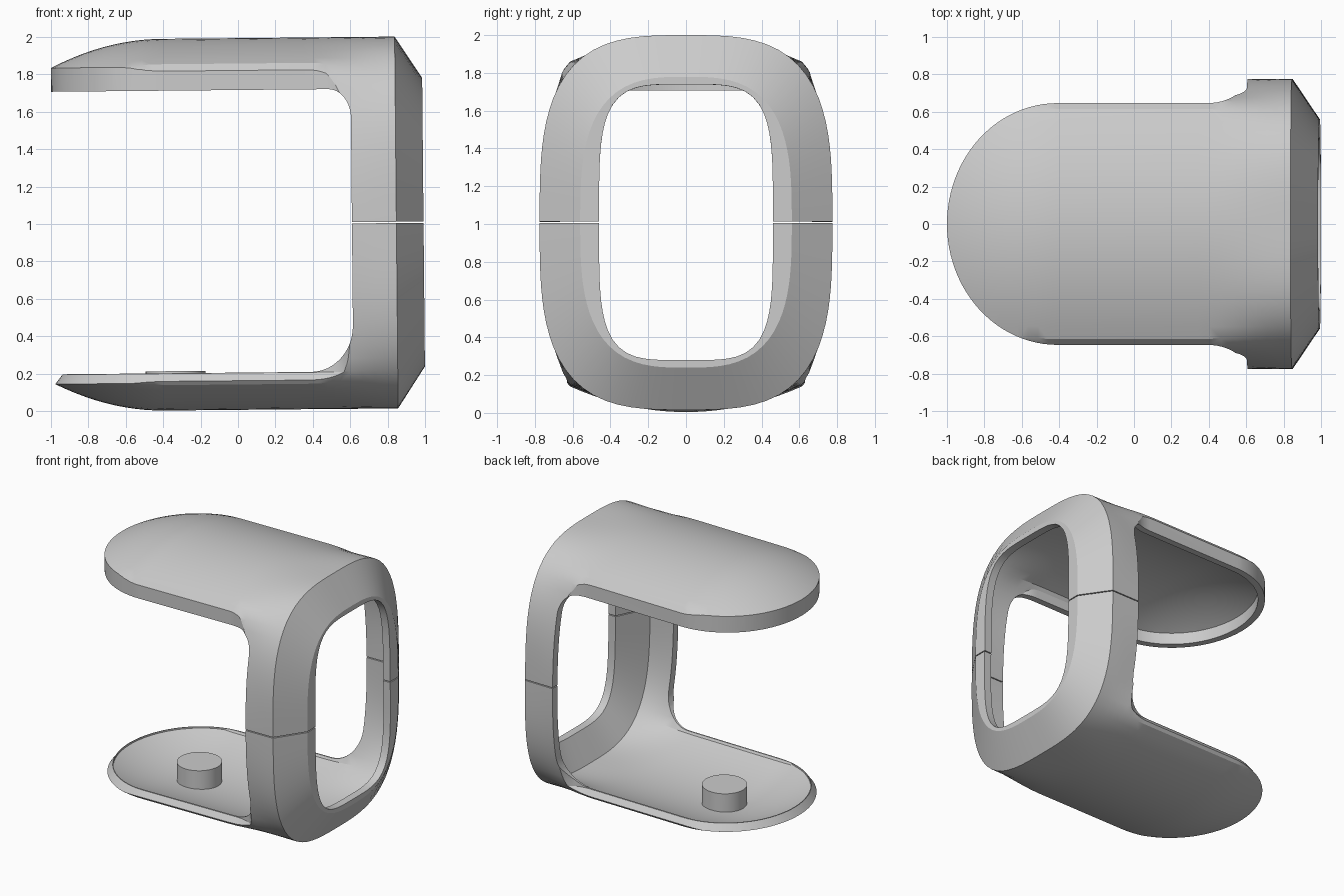
import bpy
import bmesh
import math
from mathutils import Matrix, Vector

cube = bpy.data.objects.get("Cube")
if cube:
    bpy.data.objects.remove(cube, do_unlink=True)

HALF_W, HALF_H = 0.775, 0.992      # section half sizes
EDGE_W, DROP = 0.645, 0.15         # shell half width and crown drop
WALL = 0.06
BEND = -0.4                        # where the rounded end starts
END = 0.59                         # length of the rounded end
SEGS = 96

gray = bpy.data.materials.new("light_gray")
gray.use_nodes = True
gray.diffuse_color = (0.6, 0.6, 0.6, 1)
gray.node_tree.nodes["Principled BSDF"].inputs["Base Color"].default_value = (0.6, 0.6, 0.6, 1)


def loft(name, rings):
    """Closed solid through a series of equal point rings."""
    bm = bmesh.new()
    loops = [[bm.verts.new(p) for p in ring] for ring in rings]
    n = len(loops[0])
    for a, b in zip(loops, loops[1:]):
        for i in range(n):
            j = (i + 1) % n
            bm.faces.new((a[i], a[j], b[j], b[i]))
    bm.faces.new(loops[0])
    bm.faces.new(loops[-1])
    bmesh.ops.recalc_face_normals(bm, faces=bm.faces)
    mesh = bpy.data.meshes.new(name)
    bm.to_mesh(mesh)
    bm.free()
    mesh.materials.append(gray)
    obj = bpy.data.objects.new(name, mesh)
    bpy.context.collection.objects.link(obj)
    return obj


def boolean(obj, cutter, operation, keep=False):
    mod = obj.modifiers.new("cut", "BOOLEAN")
    mod.operation = operation
    mod.solver = "EXACT"
    mod.object = cutter
    bpy.context.view_layer.objects.active = obj
    bpy.ops.object.modifier_apply(modifier=mod.name)
    if not keep:
        bpy.data.objects.remove(cutter, do_unlink=True)


def arc_radius(c, s, w, h):
    """Crowned section: shallow arcs above, below and at both sides."""
    c, s = abs(c), abs(s)

    def hit(along, across, size, k):
        q = k * across * across
        if q < 1e-6:
            return size / along
        return (math.sqrt(along * along + 4 * q * size) - along) / (2 * q)
    return min(hit(s, c, h, DROP / EDGE_W ** 2), hit(c, s, w, 0.18))


def section(x, w, h, power, blend=1.0):
    ring = []
    for i in range(SEGS):
        a = math.tau * (i + 0.5) / SEGS
        c, s = math.cos(a), math.sin(a)
        oval = (abs(c / w) ** power + abs(s / h) ** power) ** (-1 / power)
        r = oval * blend + arc_radius(c, s, w, h) * (1 - blend)
        ring.append(Vector((x, r * c, 1 + r * s)))
    return ring


def tube_rings(offset, last_x):
    """Crowned tube whose top and bottom fall away at the rounded end."""
    rings = []
    steps = 12
    for i in range(steps + 1):
        x = BEND - END * 1.06 * (1 - i / steps)
        fall = DROP * ((BEND - x) / END) ** 2
        rings.append(section(x, HALF_W - offset, HALF_H - offset - fall, 3.2, 0))
    for i in range(9):
        t = i / 8
        x = 0.35 + (last_x - 0.35) * t
        rings.append(section(x, HALF_W - offset, HALF_H - offset, 3.2, t * t * (3 - 2 * t)))
    return rings


def plan(z, inset):
    """Plan outline: rounded end, straight sides, flare into the frame."""
    half = []
    for i in range(25):
        a = math.pi / 2 * i / 24
        half.append((BEND - (END - inset) * math.cos(a), (EDGE_W - inset) * math.sin(a)))
    for i in range(13):
        a = math.pi / 2 * i / 12
        half.append((0.4 + 0.2 * math.sin(a), HALF_W - inset - 0.13 * math.cos(a)))
    half += [(0.603, 1.0), (1.3, 1.0)]
    pts = half + [(x, -y) for x, y in reversed(half[1:])]
    return [Vector((x, y, z)) for x, y in pts]


def window(y):
    """Side opening between the shells, with filleted inner corners."""
    pts = [(-1.3, 0.207)]
    for i in range(13):
        a = math.pi / 2 * i / 12
        pts.append((0.383 + 0.225 * math.sin(a), 0.452 - 0.245 * math.cos(a)))
    for i in range(13):
        a = math.pi / 2 * i / 12
        pts.append((0.488 + 0.12 * math.cos(a), 1.56 + 0.155 * math.sin(a)))
    pts.append((-1.3, 1.715))
    return [Vector((x, y, z)) for x, z in pts]


# Outer body with the chamfered open end
body = loft("upper_frame", tube_rings(0, 0.845) + [section(0.99, 0.56, 0.77, 3)])
trim = loft("trim", [plan(-0.5, 0), plan(0.145, 0), plan(0.205, 0.045),
                     plan(0.26, 0.045), plan(0.6, 0), plan(2.5, 0)])
boolean(body, trim, "INTERSECT")

# Hollow interior, stepping in to the end opening
hollow = loft("hollow", tube_rings(WALL, 0.81)
              + [section(0.93, 0.46, 0.73, 4.2), section(1.2, 0.46, 0.73, 4.2)])
boolean(hollow, loft("inner_trim", [plan(-0.5, 0.05), plan(2.5, 0.05)]), "INTERSECT")
boolean(body, hollow, "DIFFERENCE")
boolean(body, loft("window", [window(-2), window(2)]), "DIFFERENCE")


def slab(z0, z1):
    return loft("slab", [[Vector((x, y, z)) for x, y in
                          ((-3, -3), (3, -3), (3, 3), (-3, 3))] for z in (z0, z1)])


# Split into two halves with a hairline seam
lower = body.copy()
lower.data = body.data.copy()
lower.name = "lower_frame"
bpy.context.collection.objects.link(lower)
boolean(body, slab(-3, 1.004), "DIFFERENCE")
boolean(lower, slab(0.997, 4), "DIFFERENCE")

# Round button standing on the lower shell
button = loft("button", [[Vector((-0.34 + 0.16 * math.cos(math.tau * i / 48),
                                  0.16 * math.sin(math.tau * i / 48), z))
                          for i in range(48)] for z in (0.035, 0.218)])

# Slight tilt of the whole model, then smooth shading with sharp edges
tilt = (Matrix.Translation((0, 0, 1)) @ Matrix.Rotation(-0.0095, 4, "Y")
        @ Matrix.Translation((0, 0, -1)))
for obj in (body, lower, button):
    obj.data.transform(tilt)
    bpy.ops.object.select_all(action="DESELECT")
    obj.select_set(True)
    bpy.context.view_layer.objects.active = obj
    bpy.ops.object.shade_smooth_by_angle(angle=math.radians(25))
